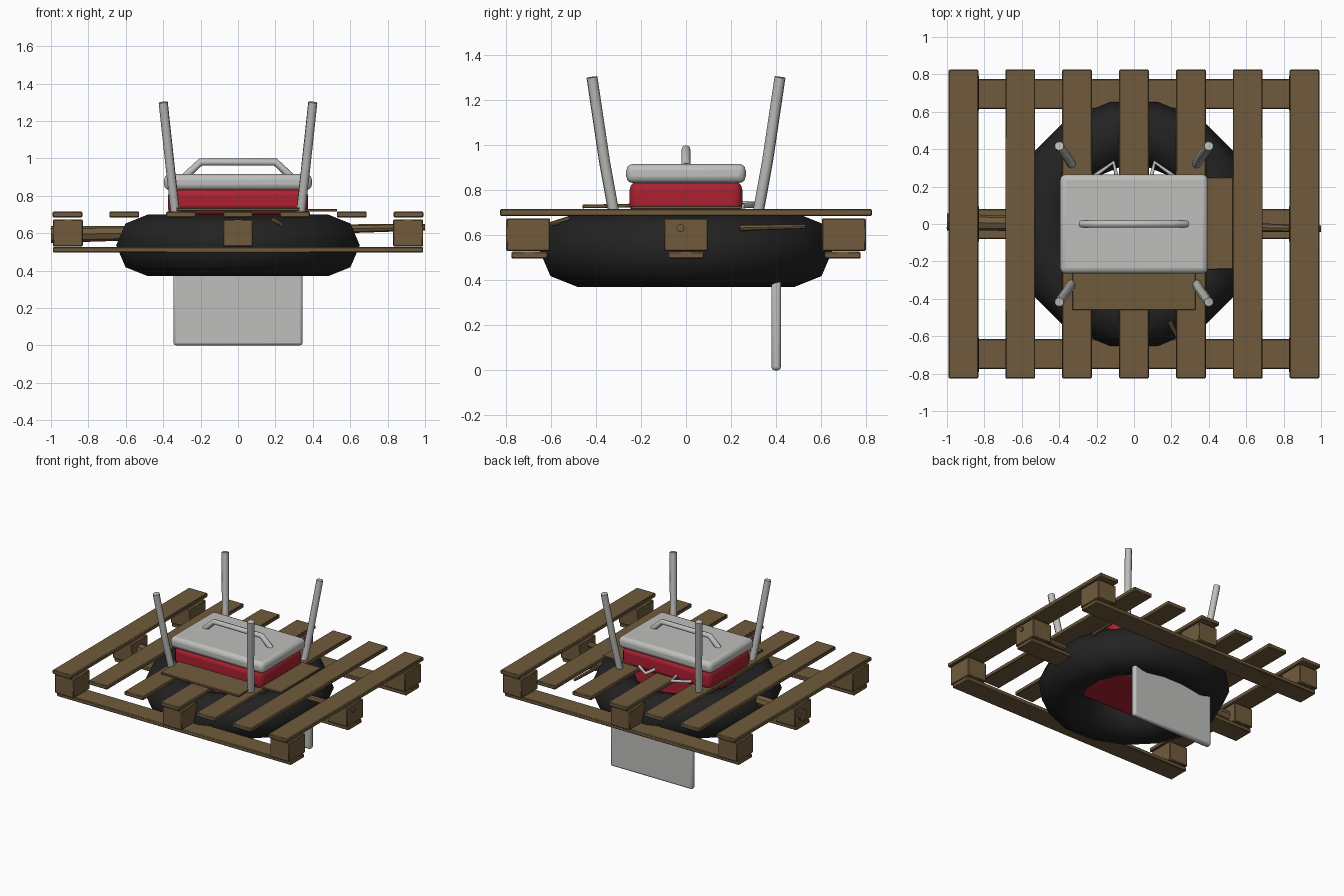
import bpy
from math import radians, pi
from mathutils import Vector

cube = bpy.data.objects.get("Cube")
if cube:
    bpy.data.objects.remove(cube, do_unlink=True)


def material(name, rgb):
    m = bpy.data.materials.new(name)
    m.use_nodes = True
    m.diffuse_color = (*rgb, 1)
    m.node_tree.nodes["Principled BSDF"].inputs["Base Color"].default_value = (*rgb, 1)
    return m


WOOD = material("brown wood", (0.16, 0.105, 0.046))
GREY = material("pale grey", (0.52, 0.52, 0.51))
RED = material("deep red", (0.42, 0.015, 0.03))
RUBBER = material("black rubber", (0.016, 0.016, 0.016))


def finish(obj, name, mat, smooth=40):
    obj.name = name
    obj.data.materials.append(mat)
    bpy.ops.object.shade_smooth_by_angle(angle=radians(smooth))
    return obj


def box(name, centre, size, mat, bevel=0.005, segments=1, tilt=(0, 0, 0)):
    bpy.ops.mesh.primitive_cube_add(size=1, location=centre)
    obj = bpy.context.object
    obj.scale = size
    bpy.ops.object.transform_apply(location=False, rotation=False, scale=True)
    obj.rotation_euler = tilt
    mod = obj.modifiers.new("soft edges", "BEVEL")
    mod.width, mod.segments = bevel, segments
    return finish(obj, name, mat)


def tube(name, points, radius, mat):
    curve = bpy.data.curves.new(name, "CURVE")
    curve.dimensions = "3D"
    curve.bevel_depth, curve.bevel_resolution = radius, 2
    curve.use_fill_caps = True
    line = curve.splines.new("POLY")
    line.points.add(len(points) - 1)
    for p, co in zip(line.points, points):
        p.co = (*co, 1)
    obj = bpy.data.objects.new(name, curve)
    bpy.context.collection.objects.link(obj)
    curve.materials.append(mat)
    return obj


def stick(name, start, end, r1, r2, mat):
    a, b = Vector(start), Vector(end)
    bpy.ops.mesh.primitive_cone_add(vertices=8, radius1=r1, radius2=r2,
                                    depth=(b - a).length, location=(a + b) / 2)
    obj = bpy.context.object
    obj.rotation_euler = (b - a).to_track_quat("Z", "Y").to_euler()
    return finish(obj, name, mat)


# Pallet deck planks
for i in range(-3, 4):
    box("deck_plank", (i * 0.304, 0, 0.7), (0.16, 1.65, 0.03), WOOD)

# Pallet runners and blocks
for y in (-1, 1):
    box("bottom_board", (0, y * 0.695, 0.511), (1.98, 0.16, 0.03), WOOD)
    for x in (-1, 0, 1):
        box("pallet_block", (x * 0.91, y * 0.7, 0.601), (0.16, 0.195, 0.145), WOOD)
for x in (-1, 1):
    box("middle_block", (x * 0.91, 0, 0.601), (0.16, 0.195, 0.145), WOOD)
    box("broken_board", (x * 0.79, 0, 0.511), (0.4, 0.16, 0.03), WOOD)

# Loose boards under the box
box("front_loose_board", (0, -0.345, 0.729), (0.66, 0.23, 0.016), WOOD, 0.003, tilt=(0.02, 0, 0))
box("side_loose_board", (0.4, 0.003, 0.722), (0.26, 0.49, 0.014), WOOD, 0.003)

# Branches pushed through the raft
stick("long_branch", (-1, 0.01, 0.592), (1, -0.025, 0.632), 0.045, 0.018, WOOD)
stick("side_twig", (0.57, 0.24, 0.632), (0.57, 0.53, 0.638), 0.014, 0.01, WOOD)
stick("front_twig", (0.19, -0.52, 0.67), (0.23, -0.6, 0.648), 0.014, 0.01, WOOD)

# Rubber float ring
bpy.ops.mesh.primitive_torus_add(major_segments=16, minor_segments=8, major_radius=0.49,
                                 minor_radius=0.174, location=(0, 0, 0.535),
                                 rotation=(0, 0, pi / 16))
ring = finish(bpy.context.object, "float_ring", RUBBER, 60)
ring.scale.z = 0.95

# Cool box: body, lower tub, lid and handle
box("box_body", (0, 0, 0.767), (0.75, 0.5, 0.145), RED, 0.04, 3)
box("box_lower_tub", (0, 0, 0.59), (0.68, 0.46, 0.28), RED, 0.03, 2)
box("box_lid", (0, 0, 0.873), (0.79, 0.53, 0.085), GREY, 0.03, 3)
tube("lid_handle", [(-0.28, 0, 0.905), (-0.2, 0, 0.98), (0.2, 0, 0.98), (0.28, 0, 0.905)],
     0.02, GREY)

# Four leaning posts and two small clips behind the box
for x in (-1, 1):
    for y in (-1, 1):
        tube("corner_post", [(x * 0.335, y * 0.322, 0.71), (x * 0.36, y * 0.362, 0.93),
                             (x * 0.4, y * 0.417, 1.3)], 0.025, GREY)
    tube("rear_clip", [(x * 0.22, 0.25, 0.73), (x * 0.11, 0.33, 0.735), (x * 0.09, 0.24, 0.74)],
         0.012, GREY)

# Rear fin
box("rear_fin", (0, 0.4, 0.21), (0.69, 0.042, 0.42), GREY, 0.014, 2)
